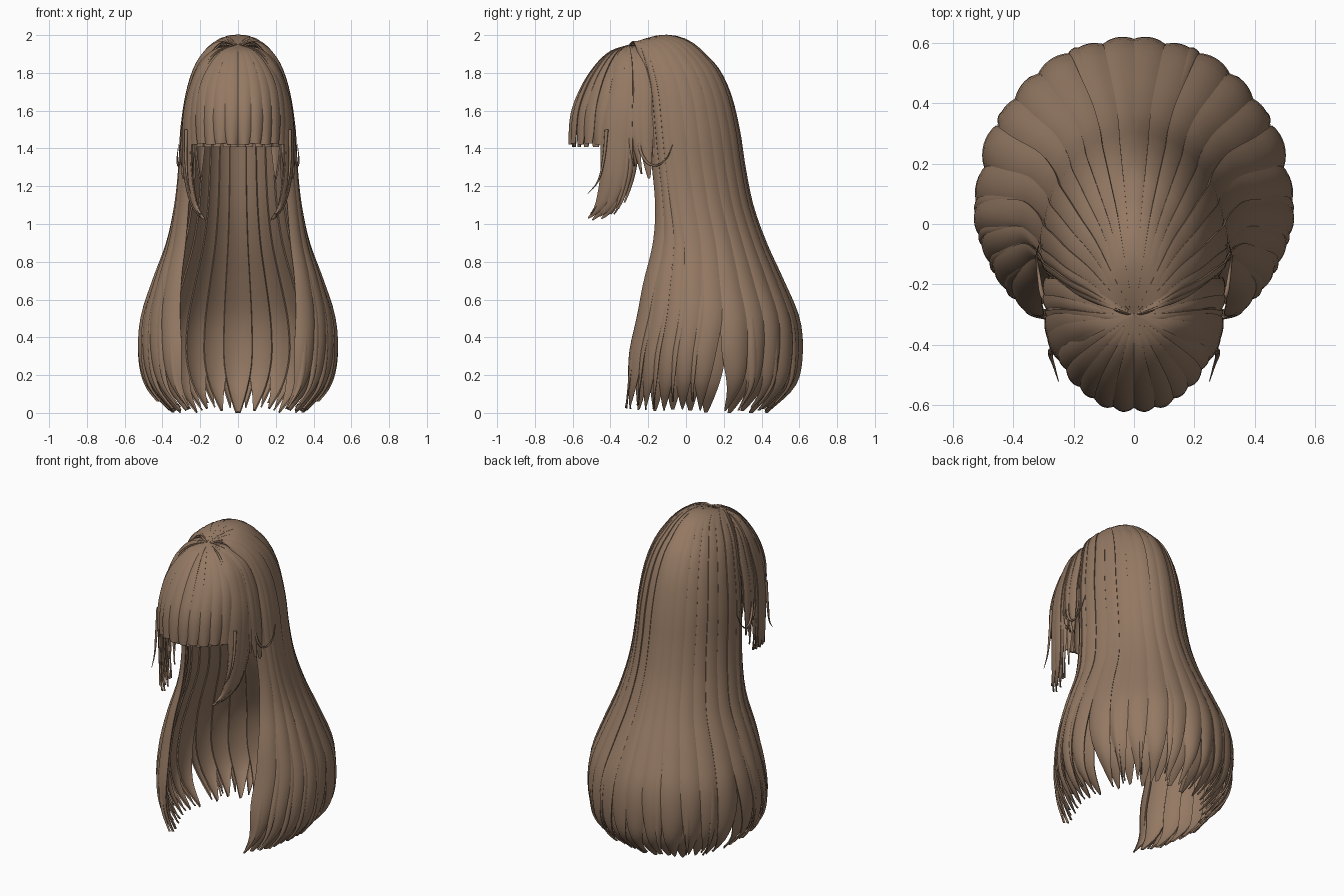
import bpy, bmesh, math, random
from mathutils import Vector

random.seed(4)
cube = bpy.data.objects.get("Cube")
if cube:
    bpy.data.objects.remove(cube, do_unlink=True)

brown = bpy.data.materials.new("warm_brown_hair")
brown.use_nodes = True
colour = (0.295, 0.19, 0.125, 1)
brown.diffuse_color = colour
shader = next(n for n in brown.node_tree.nodes if n.type == 'BSDF_PRINCIPLED')
shader.inputs["Base Color"].default_value = colour
shader.inputs["Roughness"].default_value = 0.8

# Guide sections from crown to tip:
# height, half width, centre y, radius to the back, radius to the front
BACK = [
    (1.945, .002, -.30, .002, .002), (1.97, .08, -.25, .12, .06),
    (1.94, .15, -.20, .23, .12), (1.85, .22, -.16, .31, .15),
    (1.70, .27, -.12, .35, .18), (1.50, .30, -.10, .38, .18),
    (1.30, .31, -.08, .39, .18), (1.10, .33, -.05, .40, .20),
    (.90, .37, 0, .42, .28), (.70, .44, .03, .48, .36),
    (.50, .50, .06, .53, .42), (.30, .51, .06, .545, .46),
    (.14, .47, .06, .51, .48), (.01, .36, .06, .38, .50)]
BANGS = [
    (1.95, .002, -.30, .002, .002), (1.915, .10, -.30, .1, .10),
    (1.84, .18, -.30, .1, .18), (1.73, .24, -.30, .1, .25),
    (1.59, .265, -.30, .1, .30), (1.42, .265, -.30, .1, .31)]
LOCKS = [
    (1.95, .002, -.30, .002, .002), (1.92, .12, -.30, .10, .11),
    (1.84, .20, -.30, .13, .19), (1.72, .25, -.30, .15, .26),
    (1.58, .28, -.31, .15, .30), (1.42, .285, -.32, .14, .31),
    (1.25, .275, -.33, .12, .31), (1.10, .24, -.37, .10, .31),
    (1.03, .19, -.43, .10, .31)]
TEMPLE = [
    (1.945, .002, -.30, .002, .002), (1.93, .11, -.28, .12, .08),
    (1.85, .205, -.26, .2, .14), (1.71, .26, -.25, .24, .18),
    (1.55, .29, -.25, .25, .2), (1.4, .298, -.24, .24, .18),
    (1.24, .295, -.22, .2, .12)]


def smooth(a, b, x):
    x = min(max((x - a) / (b - a), 0), 1)
    return x * x * (3 - 2 * x)


def sample(rows, t):
    """Catmull-Rom interpolation through the guide sections."""
    f = min(max(t, 0), 1) * (len(rows) - 1)
    i = min(int(f), len(rows) - 2)
    k = f - i
    a, b = rows[max(i - 1, 0)], rows[i]
    c, d = rows[i + 1], rows[min(i + 2, len(rows) - 1)]
    return [q + k / 2 * (r - p + k * (2 * p - 5 * q + 4 * r - s + k * (3 * (q - r) + s - p)))
            for p, q, r, s in zip(a, b, c, d)]


def spread(angle, t):
    """Fan the long hair forward and part it at the side near the tips."""
    wide = angle * (1 + .16 * smooth(.5, .85, t))
    push = 4 * smooth(.68, .95, t) * math.exp(-((angle - 64) / 22) ** 2)
    return wide + (push if angle > 64 else -push)


def add_strand(bm, rows, angle, half, length=1, scale=1, bulge=(.004, .03),
               taper=.75, tip=.05, start=0, rise=0, across=8, along=44):
    fan = rows is BACK
    grid = []
    for j in range(along + 1):
        t = start + j / along * (length - start)
        z, width, centre, rear, front = sample(rows, t)
        k = max((j / along - taper) / (1 - taper), 0)
        w = half * (tip + (1 - tip) * (1 - k ** 1.6))
        lift = bulge[0] + (bulge[1] - bulge[0]) * t ** 3
        size = scale + rise * j / along
        middle = spread(angle, t) if fan else angle
        dome = .035 * math.sin(math.pi * min(t / .2, 1)) if fan else 0
        ring = []
        for i in range(across + 1):
            u = i / across * 2 - 1
            th = math.radians(middle + u * w)
            s, c = math.sin(th), math.cos(th)
            out = smooth(0, .25, t) * (lift * (1 - u * u) * (w / half) - .006 * u)
            x = s * (width * size + out)
            y = centre + c * ((rear if c > 0 else front) * size + out)
            z_top = z + dome * max(c, 0) - max(1 - scale, 0) * .3
            ring.append(bm.verts.new((x, y, z_top)))
        grid.append(ring)
    for top, low in zip(grid, grid[1:]):
        for i in range(across):
            bm.faces.new((top[i], top[i + 1], low[i + 1], low[i]))


def finish(bm, name, thickness=.008):
    for e in bm.edges:
        e.smooth = not e.is_boundary
    for f in bm.faces:
        f.smooth = True
    mesh = bpy.data.meshes.new(name)
    bm.to_mesh(mesh)
    bm.free()
    mesh.materials.append(brown)
    obj = bpy.data.objects.new(name, mesh)
    bpy.context.collection.objects.link(obj)
    mirror = obj.modifiers.new("mirror", 'MIRROR')
    mirror.use_mirror_merge = False
    solid = obj.modifiers.new("thickness", 'SOLIDIFY')
    solid.thickness = thickness
    solid.offset = -1


# Long outer hair, falling from the crown
bm = bmesh.new()
for n in range(11):
    add_strand(bm, BACK, 5.5 + 11.2 * n, 7.8, random.uniform(.98, 1),
               scale=random.uniform(.995, 1.008), taper=random.uniform(.76, .82))
finish(bm, "long_outer_hair")

# Under layer that closes the gaps between outer strands
bm = bmesh.new()
for n in range(11):
    add_strand(bm, BACK, 11.2 * n + 1, 8, random.uniform(.97, 1), scale=.955,
               bulge=(.002, .015), taper=.84, tip=.15)
finish(bm, "long_under_hair")

# Thin loose strands that peel away from the lower hair
bm = bmesh.new()
for angle in (20, 37, 52, 78, 90, 101, 111, 119):
    add_strand(bm, BACK, angle, 2.6, random.uniform(.96, 1), scale=.985, start=.5,
               rise=.045, bulge=(.002, .014), taper=.6, across=4)
finish(bm, "loose_strands")

# Rounded, blunt fringe
bm = bmesh.new()
for n, angle in enumerate((121, 134, 147, 160, 173.5)):
    add_strand(bm, BANGS, angle, 8.5, scale=1 + .012 * (n % 2), bulge=(.003, .02),
               taper=.85, tip=.7, length=1 - .012 * (n % 2), along=26)
for angle in (127, 141, 154, 167, 176):
    add_strand(bm, BANGS, angle, 7.5, scale=.96, bulge=(.002, .01),
               taper=.8, tip=.6, along=26)
finish(bm, "fringe")

# Face-framing side locks
bm = bmesh.new()
for angle, length, scale in ((68, .86, 1), (78, .9, 1.015), (88, .94, 1),
                             (97, .97, 1.015), (106, 1, 1),
                             (84, .92, .96), (95, .97, .96), (103, .99, .96)):
    add_strand(bm, LOCKS, angle, 8.5, length, scale, bulge=(.003, .015),
               taper=.72, tip=.15, along=34)
add_strand(bm, LOCKS, 111, 8, .93, .985, taper=.35, tip=.05, bulge=(.003, .012))
finish(bm, "side_locks")

# Temple hair, covering the head between the locks and the long hair
bm = bmesh.new()
for n, angle in enumerate((44, 57, 70, 83, 96, 109)):
    add_strand(bm, TEMPLE, angle, 9, 1 - .04 * (n % 3), scale=.99 + .01 * (n % 2),
               bulge=(.003, .012), taper=.75, tip=.15, along=30)
finish(bm, "temple_hair")

# Wisps: one looping behind the ear and one loose at the cheek
WISPS = {
    "ear_wisp": [(.285, -.25, 1.5), (.305, -.23, 1.36), (.315, -.17, 1.31),
                 (.322, -.11, 1.34), (.315, -.07, 1.42)],
    "cheek_wisp": [(.275, -.42, 1.5), (.275, -.44, 1.32), (.265, -.47, 1.22),
                   (.25, -.52, 1.16)]}
for name, points in WISPS.items():
    for side, sign in (("left", 1), ("right", -1)):
        curve = bpy.data.curves.new(side + "_" + name, 'CURVE')
        curve.dimensions = '3D'
        curve.bevel_depth = .01
        curve.bevel_resolution = 2
        curve.resolution_u = 8
        spline = curve.splines.new('BEZIER')
        spline.bezier_points.add(len(points) - 1)
        for i, (bp, p) in enumerate(zip(spline.bezier_points, points)):
            bp.co = Vector((p[0] * sign, p[1], p[2]))
            bp.handle_left_type = bp.handle_right_type = 'AUTO'
            bp.radius = 1 - .85 * i / (len(points) - 1)
        curve.materials.append(brown)
        bpy.context.collection.objects.link(bpy.data.objects.new(curve.name, curve))
